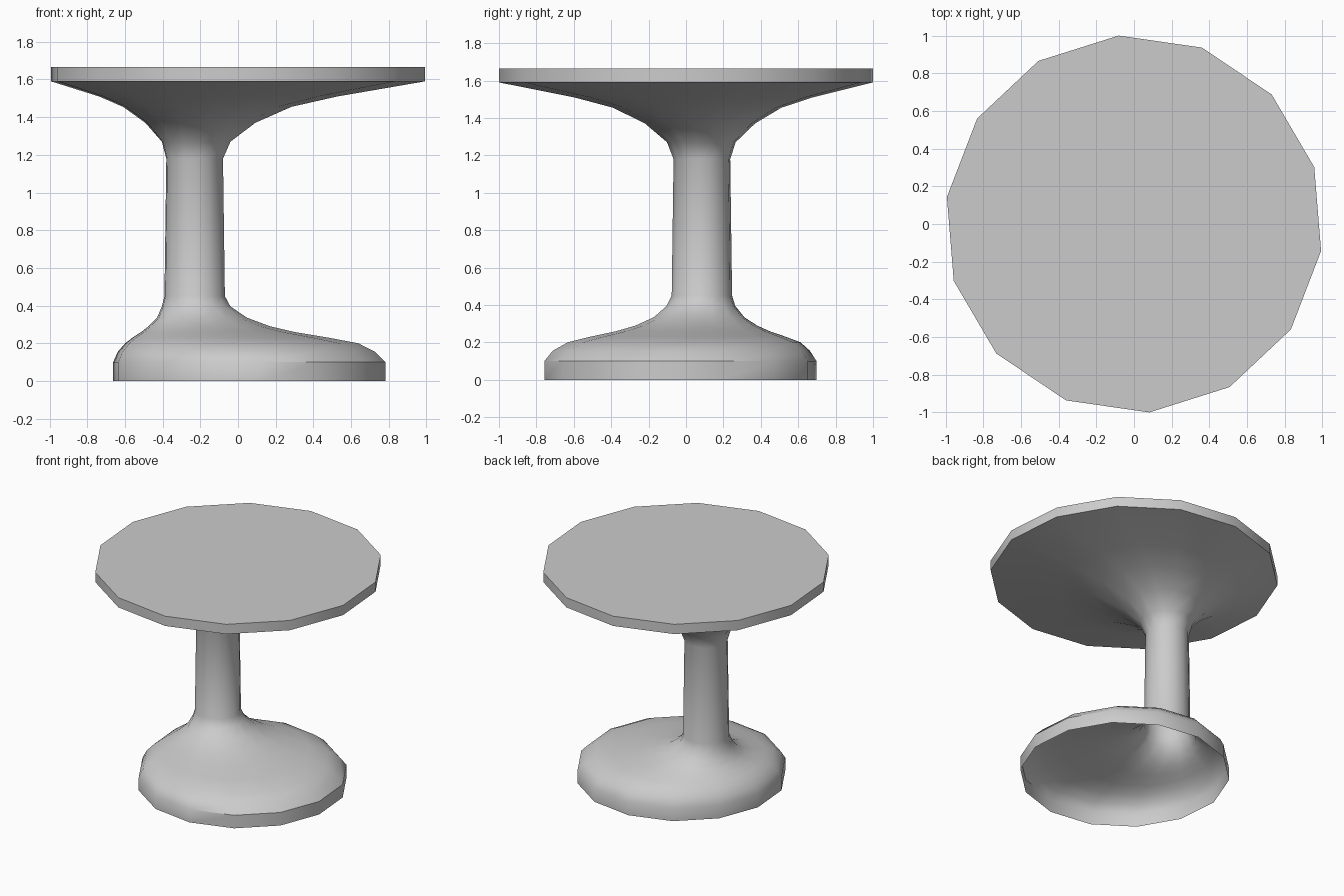
import bpy, bmesh, math

if "Cube" in bpy.data.objects:
    bpy.data.objects.remove(bpy.data.objects["Cube"])

SIDES = 14
TURN = math.radians(-8.2)

# Rings from floor to top: height, centre x, centre y, radius
rings = [
    (0.00, 0.06, -0.03, 0.73),      # base
    (0.10, 0.06, -0.03, 0.73),
    (0.155, 0.045, -0.025, 0.69),
    (0.20, 0.02, -0.01, 0.625),
    (0.23, -0.04, 0.01, 0.525),
    (0.26, -0.107, 0.037, 0.411),
    (0.29, -0.152, 0.055, 0.326),
    (0.335, -0.19, 0.07, 0.242),
    (0.395, -0.222, 0.08, 0.184),
    (0.45, -0.23, 0.085, 0.162),    # column
    (1.18, -0.23, 0.085, 0.152),
    (1.27, -0.222, 0.082, 0.184),   # flare under the top
    (1.37, -0.20, 0.075, 0.295),
    (1.455, -0.163, 0.06, 0.452),
    (1.51, -0.105, 0.04, 0.64),
    (1.59, 0.0, 0.0, 1.003),        # table top
    (1.665, 0.0, 0.0, 1.003),
]

bm = bmesh.new()
loops = []
for z, cx, cy, r in rings:
    loops.append([bm.verts.new((cx + r * math.cos(TURN + math.tau * i / SIDES),
                                cy + r * math.sin(TURN + math.tau * i / SIDES), z))
                  for i in range(SIDES)])

# Skin the rings; the base stays hollow and open below
for low, high in zip(loops, loops[1:]):
    for i in range(SIDES):
        j = (i + 1) % SIDES
        bm.faces.new((low[i], low[j], high[j], high[i]))
bm.faces.new(loops[-1])

mesh = bpy.data.meshes.new("pedestal_table")
bm.to_mesh(mesh)
bm.free()
table = bpy.data.objects.new("pedestal_table", mesh)
bpy.context.collection.objects.link(table)

# Smooth sides with crisp top edges
bpy.context.view_layer.objects.active = table
table.select_set(True)
bpy.ops.object.shade_smooth_by_angle(angle=math.radians(40))
